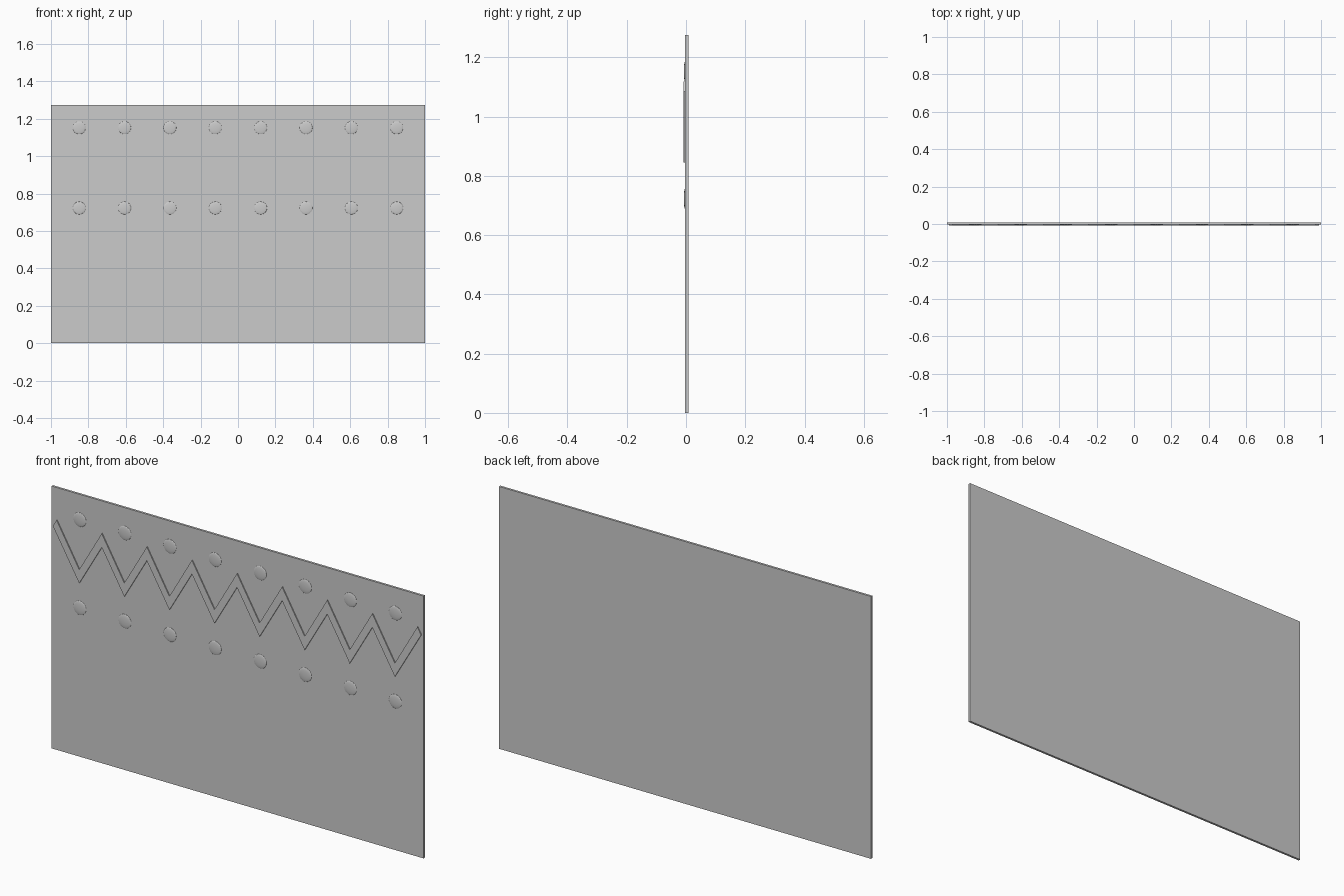
import bpy, bmesh, math

if "Cube" in bpy.data.objects:
    bpy.data.objects.remove(bpy.data.objects["Cube"])

HEIGHT = 1.275
BACK, FACE, RELIEF = 0.008, -0.003, -0.008   # y of panel back, panel front, raised front
STEP = 0.2425                                # zigzag period


def extrude_profile(name, points, y_back, y_front):
    """Solid from an (x, z) outline, extruded along y."""
    bm = bmesh.new()
    face = bm.faces.new([bm.verts.new((x, y_back, z)) for x, z in points])
    new = bmesh.ops.extrude_face_region(bm, geom=[face])["geom"]
    verts = [v for v in new if isinstance(v, bmesh.types.BMVert)]
    bmesh.ops.translate(bm, verts=verts, vec=(0, y_front - y_back, 0))
    bmesh.ops.recalc_face_normals(bm, faces=bm.faces)
    mesh = bpy.data.meshes.new(name)
    bm.to_mesh(mesh)
    bm.free()
    obj = bpy.data.objects.new(name, mesh)
    bpy.context.collection.objects.link(obj)
    return obj


def dot(name, x, z):
    """Shallow half-dome button on the panel face."""
    bpy.ops.mesh.primitive_uv_sphere_add(segments=24, ring_count=12, radius=1,
                                         location=(x, FACE, z))
    obj = bpy.context.object
    obj.name = name
    obj.scale = (0.034, 0.0045, 0.034)
    bm = bmesh.new()
    bm.from_mesh(obj.data)
    bmesh.ops.bisect_plane(bm, geom=bm.verts[:] + bm.edges[:] + bm.faces[:],
                           plane_co=(0, 0, 0), plane_no=(0, 1, 0), clear_outer=True)
    bm.to_mesh(obj.data)
    bm.free()
    bpy.ops.object.shade_smooth_by_angle()


# Flat panel
extrude_profile("panel", [(-1, 0), (1, 0), (1, HEIGHT), (-1, HEIGHT)], BACK, FACE)

# Raised zigzag band: upper edge left to right, lower edge back again
xs = [(i - 8) * STEP / 2 for i in range(17)]
upper = [(x, 1.119 if i % 2 == 0 else 0.911) for i, x in enumerate(xs)]
lower = [(x, 1.052 if i % 2 == 0 else 0.845) for i, x in enumerate(xs)]
lower[0], lower[-1] = (-0.99, 1.085), (0.99, 1.085)
extrude_profile("zigzag_band", upper + lower[::-1], FACE, RELIEF)

# Rows of dots above and below the zigzag valleys
for row, z in (("upper", 1.152), ("lower", 0.723)):
    for i in range(8):
        dot(f"{row}_dot_{i + 1}", (i - 3.5) * STEP, z)
